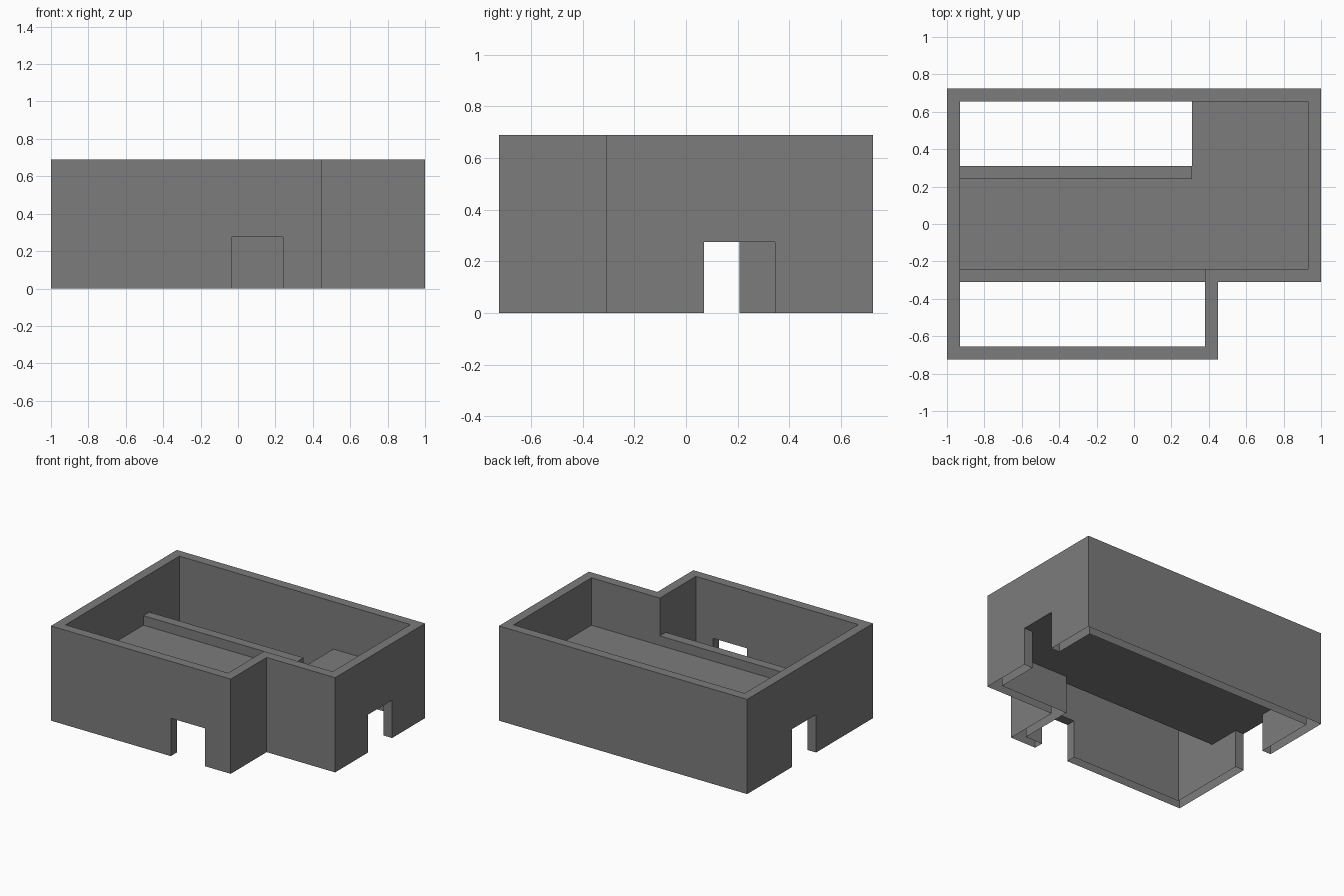
import bpy, bmesh

if "Cube" in bpy.data.objects:
    bpy.data.objects.remove(bpy.data.objects["Cube"])

U = 2 / 29            # one wall thickness
W, D, H = 29, 21, 10  # overall size in wall thicknesses


def prism(name, outline, z0, z1):
    """Extrude a plan outline (in wall thicknesses) from z0 to z1."""
    bm = bmesh.new()
    verts = [bm.verts.new(((x - W / 2) * U, (y - D / 2) * U, z0 * U)) for x, y in outline]
    face = bm.faces.new(verts)
    ext = bmesh.ops.extrude_face_region(bm, geom=[face])
    top = [v for v in ext["geom"] if isinstance(v, bmesh.types.BMVert)]
    bmesh.ops.translate(bm, verts=top, vec=(0, 0, (z1 - z0) * U))
    bmesh.ops.recalc_face_normals(bm, faces=bm.faces)
    mesh = bpy.data.meshes.new(name)
    bm.to_mesh(mesh)
    bm.free()
    obj = bpy.data.objects.new(name, mesh)
    bpy.context.collection.objects.link(obj)
    return obj


def block(name, x0, x1, y0, y1, z0, z1):
    return prism(name, [(x0, y0), (x1, y0), (x1, y1), (x0, y1)], z0, z1)


def combine(obj, other, operation):
    """Boolean the other object into obj, then remove it."""
    other.hide_render = True
    mod = obj.modifiers.new("combine", "BOOLEAN")
    mod.operation = operation
    mod.solver = "EXACT"
    mod.object = other
    bpy.context.view_layer.objects.active = obj
    bpy.ops.object.modifier_apply(modifier=mod.name)
    bpy.data.objects.remove(other, do_unlink=True)


# Outer walls: L-shaped plan, hollowed right through
shell = prism("building_shell", [(0, 0), (21, 0), (21, 6), (W, 6), (W, D), (0, D)], 0, H)
room = [(1, 1), (20, 1), (20, 7), (28, 7), (28, 20), (1, 20)]
combine(shell, prism("room_cutter", room, -1, H + 1), "DIFFERENCE")

# Doorways in the front, right and left walls
for x0, x1, y0, y1 in [(14, 18, -0.5, 1.5), (27.5, 29.5, 11.5, 15.5), (-0.5, 1.5, 9.5, 13.5)]:
    combine(shell, block("door_cutter", x0, x1, y0, y1, -1, 4), "DIFFERENCE")

# Upper floor, open to below at the front and back left, with low curbs on its edges
floor = [(1, 6), (20, 6), (20, 7), (28, 7), (28, 20), (19, 20), (19, 15), (1, 15)]
combine(shell, prism("upper_floor", floor, 4, 5), "UNION")
combine(shell, block("front_curb", 1, 20, 6, 7, 5, 6), "UNION")
combine(shell, block("back_curb", 1, 19, 14, 15, 5, 6), "UNION")

# Walls are open underneath
bm = bmesh.new()
bm.from_mesh(shell.data)
under = [f for f in bm.faces if all(abs(v.co.z) < 1e-4 for v in f.verts)]
bmesh.ops.delete(bm, geom=under, context="FACES")
bm.to_mesh(shell.data)
bm.free()

# Dark grey finish
mat = bpy.data.materials.new("dark_grey")
mat.diffuse_color = (0.2, 0.2, 0.2, 1)
mat.use_nodes = True
mat.node_tree.nodes["Principled BSDF"].inputs["Base Color"].default_value = mat.diffuse_color
shell.data.materials.clear()
shell.data.materials.append(mat)
for p in shell.data.polygons:
    p.material_index = 0
